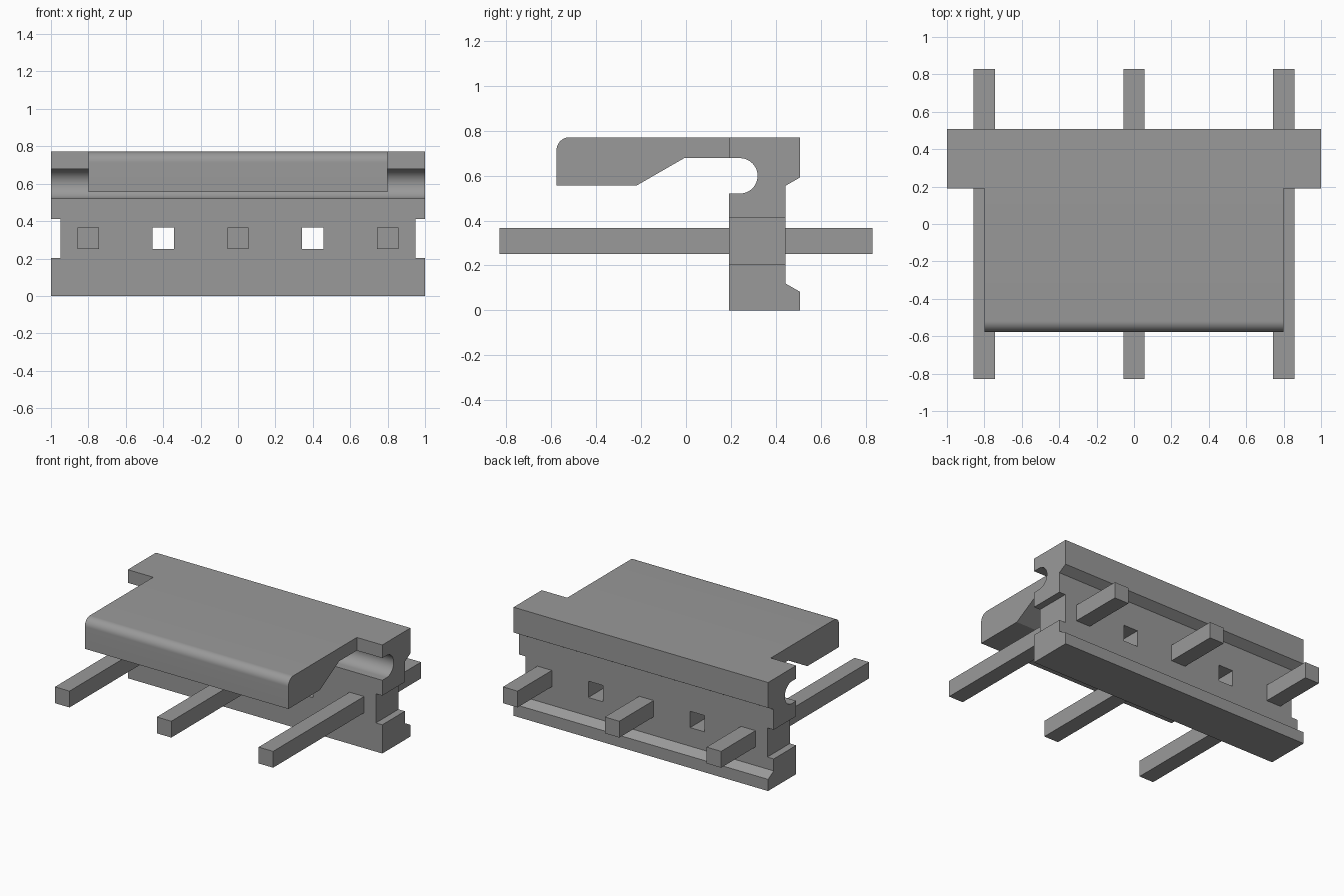
import bpy, bmesh, math

cube = bpy.data.objects.get("Cube")
if cube:
    bpy.data.objects.remove(cube, do_unlink=True)

grey = bpy.data.materials.new("mid grey")
grey.use_nodes = True
COLOUR = (0.32, 0.32, 0.32, 1)
grey.diffuse_color = COLOUR
grey.node_tree.nodes["Principled BSDF"].inputs["Base Color"].default_value = COLOUR


def extrude_profile(name, points, x0, x1):
    """Extrude a (y, z) outline along x into a solid."""
    bm = bmesh.new()
    face = bm.faces.new([bm.verts.new((x0, y, z)) for y, z in points])
    ext = bmesh.ops.extrude_face_region(bm, geom=[face])
    moved = [v for v in ext["geom"] if isinstance(v, bmesh.types.BMVert)]
    bmesh.ops.translate(bm, verts=moved, vec=(x1 - x0, 0, 0))
    bmesh.ops.recalc_face_normals(bm, faces=bm.faces)
    mesh = bpy.data.meshes.new(name)
    bm.to_mesh(mesh)
    bm.free()
    mesh.materials.append(grey)
    obj = bpy.data.objects.new(name, mesh)
    bpy.context.collection.objects.link(obj)
    return obj


def box(name, x0, x1, y0, y1, z0, z1):
    return extrude_profile(name, [(y0, z0), (y1, z0), (y1, z1), (y0, z1)], x0, x1)


def arc(cy, cz, r, start, end, steps):
    angles = [math.radians(start + (end - start) * i / steps) for i in range(steps + 1)]
    return [(cy + r * math.cos(a), cz + r * math.sin(a)) for a in angles]


def activate(obj):
    bpy.ops.object.select_all(action="DESELECT")
    obj.select_set(True)
    bpy.context.view_layer.objects.active = obj


def combine(obj, other, operation):
    """Apply a boolean and drop the second solid."""
    mod = obj.modifiers.new(operation.lower(), "BOOLEAN")
    mod.operation, mod.solver, mod.object = operation, "EXACT", other
    activate(obj)
    bpy.ops.object.modifier_apply(modifier=mod.name)
    bpy.data.objects.remove(other, do_unlink=True)


FRONT, BACK, WEB, TOP = 0.191, 0.507, 0.444, 0.771
PIN_LOW, PIN_HIGH, PIN_HALF = 0.251, 0.367, 0.057

# Housing: grooved back and a round channel along the front
housing_profile = [(FRONT, 0), (BACK, 0), (BACK, 0.083), (WEB, 0.119),
                   (WEB, 0.555), (BACK, 0.591), (BACK, TOP), (FRONT, TOP), (FRONT, 0.678)]
housing_profile += arc(0.24, 0.599, 0.079, 90, -90, 24) + [(FRONT, 0.52)]
housing = extrude_profile("housing", housing_profile, -1, 1)

# Notches in both ends
for side in (-1, 1):
    x0, x1 = sorted((side * 0.95, side * 1.1))
    combine(housing, box("notch_cutter", x0, x1, 0, 0.7, 0.204, 0.411), "DIFFERENCE")

# Two empty pin holes
for x in (-0.4, 0.4):
    combine(housing, box("hole_cutter", x - PIN_HALF, x + PIN_HALF, 0, 0.7,
                         PIN_LOW, PIN_HIGH), "DIFFERENCE")

# Overhanging flap with a rounded front edge and sloped underside
flap_profile = arc(-0.519, TOP - 0.058, 0.058, 180, 90, 12)
flap_profile += [(FRONT, TOP), (FRONT, 0.678), (-0.008, 0.678), (-0.22, 0.556), (-0.577, 0.556)]
flap = extrude_profile("flap", flap_profile, -0.8, 0.8)

# Square pins through the housing
for name, x in (("right_pin", -0.8), ("middle_pin", 0), ("left_pin", 0.8)):
    box(name, x - PIN_HALF, x + PIN_HALF, -0.83, 0.83, PIN_LOW, PIN_HIGH)

# Smooth the round surfaces, keep corners sharp
for obj in (housing, flap):
    activate(obj)
    bpy.ops.object.shade_smooth_by_angle(angle=math.radians(25))
